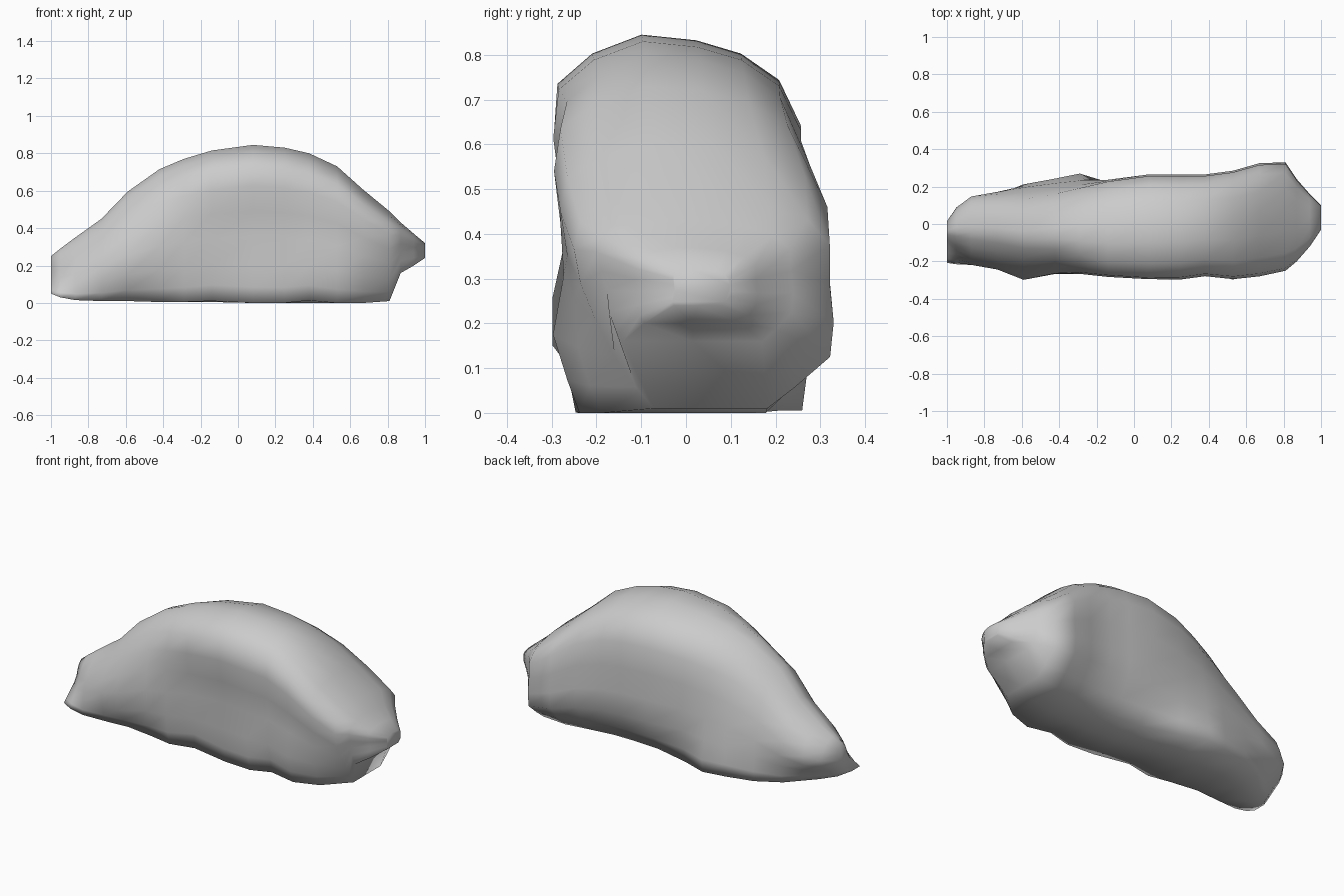
import bpy
import bmesh
import math
from mathutils import Vector

default_cube = bpy.data.objects.get("Cube")
if default_cube:
    bpy.data.objects.remove(default_cube, do_unlink=True)


def make_material(name, colour):
    material = bpy.data.materials.new(name)
    material.use_nodes = True
    material.diffuse_color = colour
    shader = next(n for n in material.node_tree.nodes if n.type == "BSDF_PRINCIPLED")
    shader.inputs["Base Color"].default_value = colour
    shader.inputs["Roughness"].default_value = 0.8
    return material


# Cross-section of the boulder: across (-1 front, 1 back) and up (0 to 1)
section = [
    (-.94, 0), (-.99, .1), (-.99, .24), (-.93, .42), (-.95, .58), (-1, .74),
    (-.95, .87), (-.67, .95), (-.28, 1), (.15, .985), (.5, .95), (.8, .88),
    (.97, .76), (.97, .58), (1, .4), (.99, .24), (.99, .1), (.94, 0), (0, 0),
]

# Stations along the boulder: x, foot front and back y, body front and back y, bottom, top
stations = [
    (-1, -.21, -.13, -.1, .02, .05, .25),
    (-.95, -.22, -.06, -.16, .1, .03, .29),
    (-.87, -.22, 0, -.22, .165, .015, .35),
    (-.73, -.21, .14, -.26, .18, .01, .45),
    (-.59, -.2, .22, -.31, .19, .01, .595),
    (-.42, -.22, .25, -.3, .21, .005, .715),
    (-.29, -.25, .26, -.305, .225, .005, .77),
    (-.14, -.24, .22, -.305, .24, .005, .815),
    (.08, -.25, .16, -.305, .265, 0, .845),
    (.25, -.26, .15, -.3, .265, 0, .83),
    (.38, -.25, .15, -.28, .265, 0, .8),
    (.53, -.25, .17, -.295, .285, 0, .73),
    (.67, -.2, .19, -.28, .325, 0, .605),
    (.81, -.08, .19, -.25, .33, .01, .49),
    (.87, -.15, .18, -.2, .24, .16, .43),
    (.94, -.1, .13, -.12, .16, .2, .37),
    (1, -.03, .08, -.03, .1, .24, .32),
]

# Local lumps and hollows: centre, push, reach
lumps = [
    ((-.59, -.26, .17), (0, -.05, 0), .1),
    ((-.29, .25, .06), (0, .02, 0), .1),
    ((-.14, -.25, .08), (0, .03, .01), .1),
    ((-.05, -.27, .38), (0, .035, 0), .25),
    ((.38, -.26, .04), (0, .02, .02), .07),
    ((.55, -.28, .18), (0, -.03, 0), .1),
]


def push_lumps(point):
    result = point.copy()
    for centre, push, reach in lumps:
        falloff = math.exp(-((point - Vector(centre)).length / reach) ** 2)
        result += Vector(push) * falloff
    result.z = max(result.z, 0)
    return result


def station_ring(station):
    x, foot_front, foot_back, body_front, body_back, bottom, top = station
    # The right half narrows to a ridge, the left half has steeper lower walls
    ridge = min(1, max(0, (-.1 - x) / .4))
    back_rate = 4 if x > 0 else 2
    ring = []
    for u, v in section:
        # The foot blends into the body over the lower part
        front = foot_front + (body_front - foot_front) * min(1, v * 2)
        back = foot_back + (body_back - foot_back) * min(1, v * back_rate)
        narrowing = (.65 if u < 0 else .4) * ridge * max(0, v * 2 - 1)
        u *= 1 - narrowing
        y = (front + back + (back - front) * u) / 2
        ring.append(push_lumps(Vector((x, y, bottom + (top - bottom) * v))))
    return ring


def build_boulder():
    bm = bmesh.new()
    rings = [[bm.verts.new(p) for p in station_ring(s)] for s in stations]
    # Skin between neighbouring rings
    count = len(section)
    for ring, following in zip(rings, rings[1:]):
        for i in range(count):
            j = (i + 1) % count
            bm.faces.new((ring[i], ring[j], following[j], following[i]))
    # Close both ends
    bm.faces.new(rings[0])
    bm.faces.new(rings[-1])
    bmesh.ops.recalc_face_normals(bm, faces=bm.faces)
    mesh = bpy.data.meshes.new("boulder")
    bm.to_mesh(mesh)
    bm.free()
    boulder = bpy.data.objects.new("boulder", mesh)
    bpy.context.collection.objects.link(boulder)
    return boulder


boulder = build_boulder()
boulder.data.materials.append(make_material("stone grey", (.6, .6, .6, 1)))
bpy.ops.object.select_all(action="DESELECT")
boulder.select_set(True)
bpy.context.view_layer.objects.active = boulder
bpy.ops.object.shade_smooth_by_angle(angle=math.radians(120))
